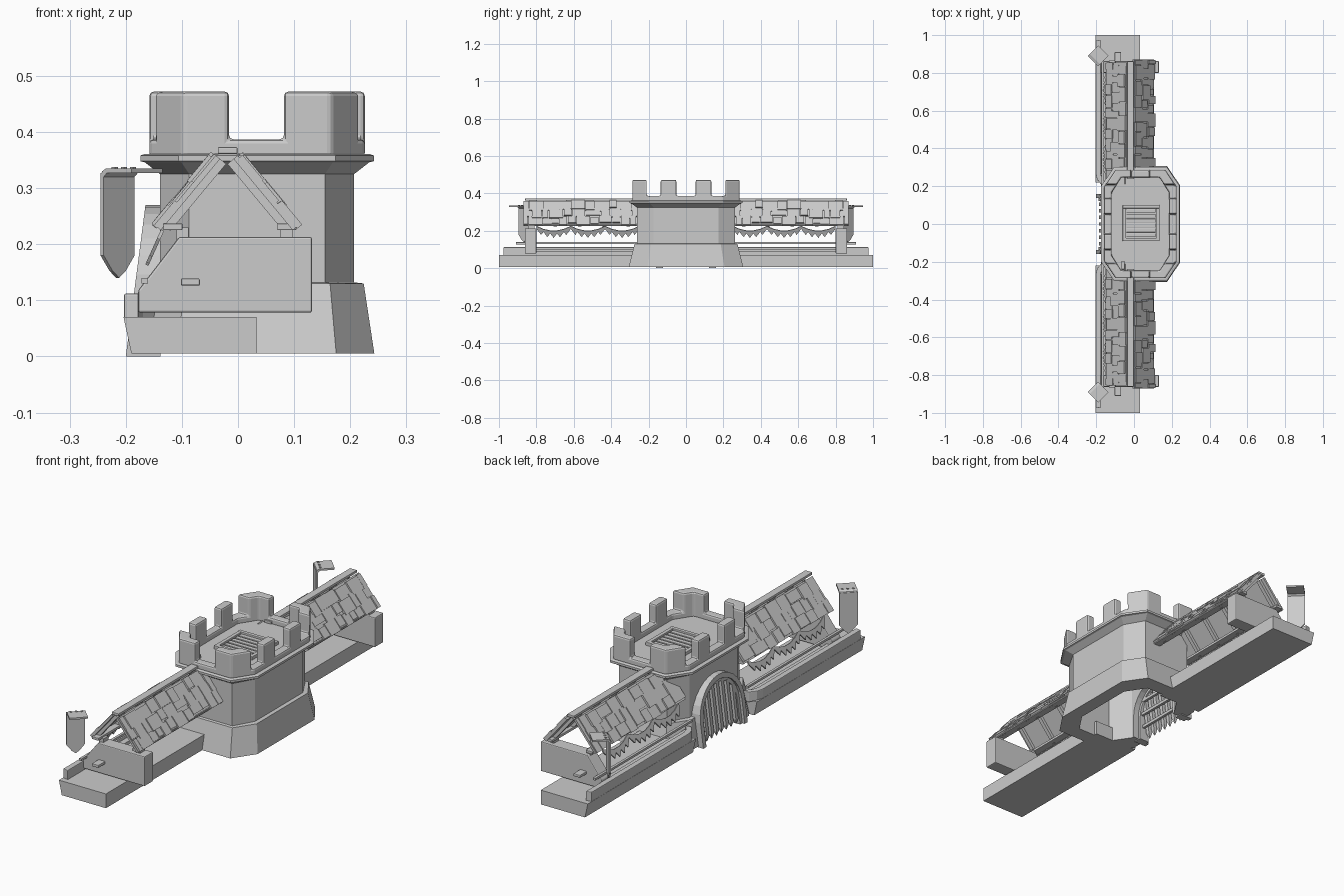
import bpy, bmesh, math, random
from mathutils import Matrix, Vector

if "Cube" in bpy.data.objects:
    bpy.data.objects.remove(bpy.data.objects["Cube"])

random.seed(4)
I = Matrix.Identity(4)


def new(name, bm, mirror=False, bevel=0.0):
    bmesh.ops.recalc_face_normals(bm, faces=bm.faces[:])
    me = bpy.data.meshes.new(name)
    bm.to_mesh(me)
    bm.free()
    ob = bpy.data.objects.new(name, me)
    bpy.context.collection.objects.link(ob)
    if bevel:
        b = ob.modifiers.new("bevel", 'BEVEL')
        b.width, b.segments, b.limit_method = bevel, 2, 'ANGLE'
    if mirror:
        m = ob.modifiers.new("mirror", 'MIRROR')
        m.use_axis = (False, True, False)
        m.use_mirror_merge = False
    return ob


def loft(bm, rings, caps=True):
    vs = [[bm.verts.new(p) for p in r] for r in rings]
    n = len(vs[0])
    for a, b in zip(vs, vs[1:]):
        for i in range(n):
            bm.faces.new((a[i], a[(i + 1) % n], b[(i + 1) % n], b[i]))
    if caps:
        bm.faces.new(vs[0])
        bm.faces.new(vs[-1])


def box(bm, x0, x1, y0, y1, z0, z1, M=I):
    loft(bm, [[M @ Vector(p) for p in ((x0, y0, z), (x1, y0, z), (x1, y1, z), (x0, y1, z))]
              for z in (z0, z1)])


def prism_y(bm, pts, y0, y1):
    loft(bm, [[(x, y, z) for x, z in pts] for y in (y0, y1)])


def octagon(hx, hy, z, cx=0.06, cy=0.09):
    q = [(hx, hy - cy), (hx - cx, hy)]
    pts = q + [(-x, y) for x, y in q[::-1]]
    pts += [(-x, -y) for x, y in pts]
    return [(0.034 + x, y, z) for x, y in pts]


def cut(ob, name, *dims, bm=None):
    if bm is None:
        bm = bmesh.new()
        box(bm, *dims)
    c = new(name, bm)
    c.hide_render = True
    c.display_type = 'WIRE'
    c.hide_viewport = True
    m = ob.modifiers.new(name, 'BOOLEAN')
    m.operation, m.solver, m.object = 'DIFFERENCE', 'EXACT', c


def arch(r, base=0.0, spring=0.11, n=14):
    return [(r, base)] + [(r * math.cos(math.pi * i / n), spring + r * math.sin(math.pi * i / n))
                          for i in range(n + 1)] + [(-r, base)]


# hollow tower: inner shell up, then outer base, body, flare and flange
bm = bmesh.new()
loft(bm, [octagon(0.145, 0.235, 0.33), octagon(0.145, 0.235, 0.005),
          octagon(0.209, 0.306, 0.005, 0.068, 0.1), octagon(0.19, 0.275, 0.13),
          octagon(0.173, 0.263, 0.132, 0.052), octagon(0.173, 0.263, 0.325, 0.052),
          octagon(0.2, 0.293, 0.346, 0.065, 0.1), octagon(0.208, 0.301, 0.348, 0.068, 0.1),
          octagon(0.208, 0.301, 0.358, 0.068, 0.1), octagon(0.2, 0.293, 0.361, 0.065, 0.1)][::-1])
tower = new("tower_body", bm)
bm = bmesh.new()
loft(bm, [[(x, y, z) for y, z in arch(0.135, -0.02)] for x in (-0.3, -0.05)])
cut(tower, "gate_cutter", bm=bm)

# battlement ring with gaps
bm = bmesh.new()
rings = [octagon(0.152, 0.247, 0.355, 0.052, 0.08), octagon(0.192, 0.287, 0.355),
         octagon(0.192, 0.287, 0.472), octagon(0.152, 0.247, 0.472, 0.052, 0.08)]
loft(bm, rings + rings[:1], caps=False)
bmesh.ops.remove_doubles(bm, verts=bm.verts[:], dist=1e-5)
par = new("battlements", bm)
cut(par, "gap_cutter_ends", -0.016, 0.082, -0.4, 0.4, 0.387, 0.6)
for i, (a, b) in enumerate(((-0.21, -0.135), (-0.052, 0.052), (0.135, 0.21))):
    cut(par, "gap_cutter_%d" % i, -0.4, 0.4, a, b, 0.387, 0.6)
b = par.modifiers.new("bevel", 'BEVEL')
b.width, b.segments, b.limit_method = 0.009, 2, 'ANGLE'

# trapdoor in the tower deck, and a small lever
bm = bmesh.new()
for y in (-0.09, 0.083):
    box(bm, -0.06, 0.135, y, y + 0.017, 0.355, 0.376)
for x in (-0.06, 0.118):
    box(bm, x, x + 0.017, -0.075, 0.085, 0.355, 0.375)
for i in range(6):
    box(bm, -0.04, 0.115, -0.07 + i * 0.026, -0.05 + i * 0.026, 0.355, 0.37)
new("trapdoor", bm, bevel=0.002)
bm = bmesh.new()
box(bm, -0.067, -0.05, -0.24, -0.195, 0.355, 0.378)
new("deck_lever", bm, bevel=0.002)

# leaning gate arch
lean = lambda x, z: x + 0.13 * z
bm = bmesh.new()
for r1, r0, xf in ((0.16, 0.138, -0.2), (0.142, 0.122, -0.188)):
    outer, inner = arch(r1), arch(r0)
    for i in range(len(outer) - 1):
        q = [outer[i], outer[i + 1], inner[i + 1], inner[i]]
        loft(bm, [[(lean(xf, z), y, z) for y, z in q], [(-0.138, y, z) for y, z in q]])
new("gate_arch", bm)

# portcullis bars with pointed feet
bm = bmesh.new()
for i in range(7):
    y = -0.105 + i * 0.035
    top = 0.11 + math.sqrt(0.13 ** 2 - y * y)
    loft(bm, [[(lean(-0.18, z) + dx * w, y + dy * w, z) for dx, dy in ((-1, -1), (1, -1), (1, 1), (-1, 1))]
              for z, w in ((0.008, 0.001), (0.03, 0.009), (top, 0.009))])
for z in (0.06, 0.12, 0.18):
    w = 0.125 if z < 0.13 else 0.105
    x = lean(-0.172, z)
    box(bm, x, x + 0.012, -w, w, z, z + 0.014)
new("portcullis", bm)

# wall slab, one each side
bm = bmesh.new()
prism_y(bm, [(-0.19, 0.005), (0.033, 0.005), (0.033, 0.07), (-0.204, 0.07)], 0.22, 1.0)
new("wall_slab", bm, True)

# ledge curving in towards the gate
bm = bmesh.new()
path = [(-0.203, 0.97), (-0.203, 0.265), (-0.195, 0.235), (-0.17, 0.205)]
loft(bm, [[(x, y, 0.065), (x + 0.026, y + 0.006, 0.065), (x + 0.026, y + 0.006, 0.112), (x, y, 0.112)]
          for x, y in path])
new("wall_ledge", bm, True, 0.003)

# thin hand rail and lower plank
bm = bmesh.new()
box(bm, -0.172, -0.16, 0.2, 0.9, 0.13, 0.14)
box(bm, -0.176, -0.15, 0.22, 0.86, 0.085, 0.1)
new("wall_rail", bm, True)

# end walls and their pegs
bm = bmesh.new()
prism_y(bm, [(-0.178, 0.078), (0.132, 0.078), (0.132, 0.213), (-0.105, 0.213), (-0.178, 0.118)], 0.8, 0.862)
new("end_wall", bm, True, 0.004)
bm = bmesh.new()
box(bm, -0.102, -0.068, 0.85, 0.91, 0.126, 0.139)
new("end_peg", bm, True, 0.003)

# roof: boards and uneven shingles on each slope
for s, side in ((1, "back"), (-1, "gate")):
    M = Matrix(((s * 0.64, 0, s * 0.77, -0.02 + s * 0.012), (0, 1, 0, 0),
                (-0.77, 0, 0.64, 0.352), (0, 0, 0, 1)))
    y_end = 0.87 if s == 1 else 0.855
    bm = bmesh.new()
    box(bm, 0, 0.165, 0.21, y_end, 0, 0.01, M)
    for row in range(3):
        y = 0.21
        while y < y_end - 0.02:
            w = min(random.uniform(0.035, 0.085), y_end - y)
            a = 0.006 + row * 0.052 + random.uniform(-0.006, 0.006)
            box(bm, a, min(a + random.uniform(0.045, 0.066), 0.168), y + 0.002, y + w - 0.002,
                0.008, random.uniform(0.014, 0.021), M)
            y += w
    new("roof_" + side, bm, True)
    bm = bmesh.new()
    for i in range(5):
        y = 0.3 + i * 0.13
        box(bm, 0.0, 0.155, y, y + 0.018, -0.014, 0.002, M)
    new("rafters_" + side, bm, True)

# ridge beam and eave beams
bm = bmesh.new()
box(bm, -0.036, -0.001, 0.24, 0.86, 0.361, 0.373)
new("ridge_beam", bm, True, 0.002)
bm = bmesh.new()
for x in (-0.133, 0.07):
    box(bm, x, x + 0.034, 0.21, 0.865, 0.225, 0.237)
new("eave_beams", bm, True, 0.002)

# slim posts from end wall to eaves
bm = bmesh.new()
for x in (-0.11, 0.075):
    box(bm, x, x + 0.022, 0.81, 0.845, 0.2, 0.23)
new("eave_posts", bm, True)

# bunting swags with pointed pennants
bm = bmesh.new()


def hang(y, z):
    return bm.verts.new((-0.14 - 0.45 * (0.22 - z), y, z))


for k in range(3):
    for j in range(5):
        t0, t1 = j / 5, (j + 1) / 5
        z0, z1 = (0.212 - 0.1 * t * (1 - t) for t in (t0, t1))
        y0, y1 = (0.25 + (k + t) * 0.183 for t in (t0, t1))
        a, b, c, d = hang(y0, z0), hang(y1, z1), hang(y1, z1 + 0.014), hang(y0, z0 + 0.014)
        bm.faces.new((a, b, c, d))
        tip = hang((y0 + y1) / 2 + (t0 - 0.4) * -0.015, (z0 + z1) / 2 - 0.024)
        bm.faces.new((b, a, tip))
ob = new("bunting", bm, True)
m = ob.modifiers.new("thickness", 'SOLIDIFY')
m.thickness = 0.006

# corner banners: pointed plate turned 45 degrees with a top flap and studs
r = math.sqrt(0.5)
B = Matrix(((r, r, 0, -0.245), (-r, r, 0, 0.89), (0, 0, 1, 0), (0, 0, 0, 1)))
bm = bmesh.new()
prof = [(0, 0.327), (0, 0.18), (0.022, 0.153), (0.039, 0.14), (0.056, 0.153), (0.078, 0.18), (0.078, 0.327)]
loft(bm, [[B @ Vector((u, v, z)) for u, z in prof] for v in (0, 0.008)])
hook = [(0, 0.32), (0.004, 0.33), (0.014, 0.335), (0.078, 0.335),
        (0.078, 0.327), (0.016, 0.327), (0.008, 0.32)]
loft(bm, [[B @ Vector((u, v, z)) for v, z in hook] for u in (0, 0.078)])
for u in (0.016, 0.039, 0.062):
    box(bm, u - 0.004, u + 0.004, 0.016, 0.024, 0.333, 0.338, B)
new("corner_banner", bm, True)
